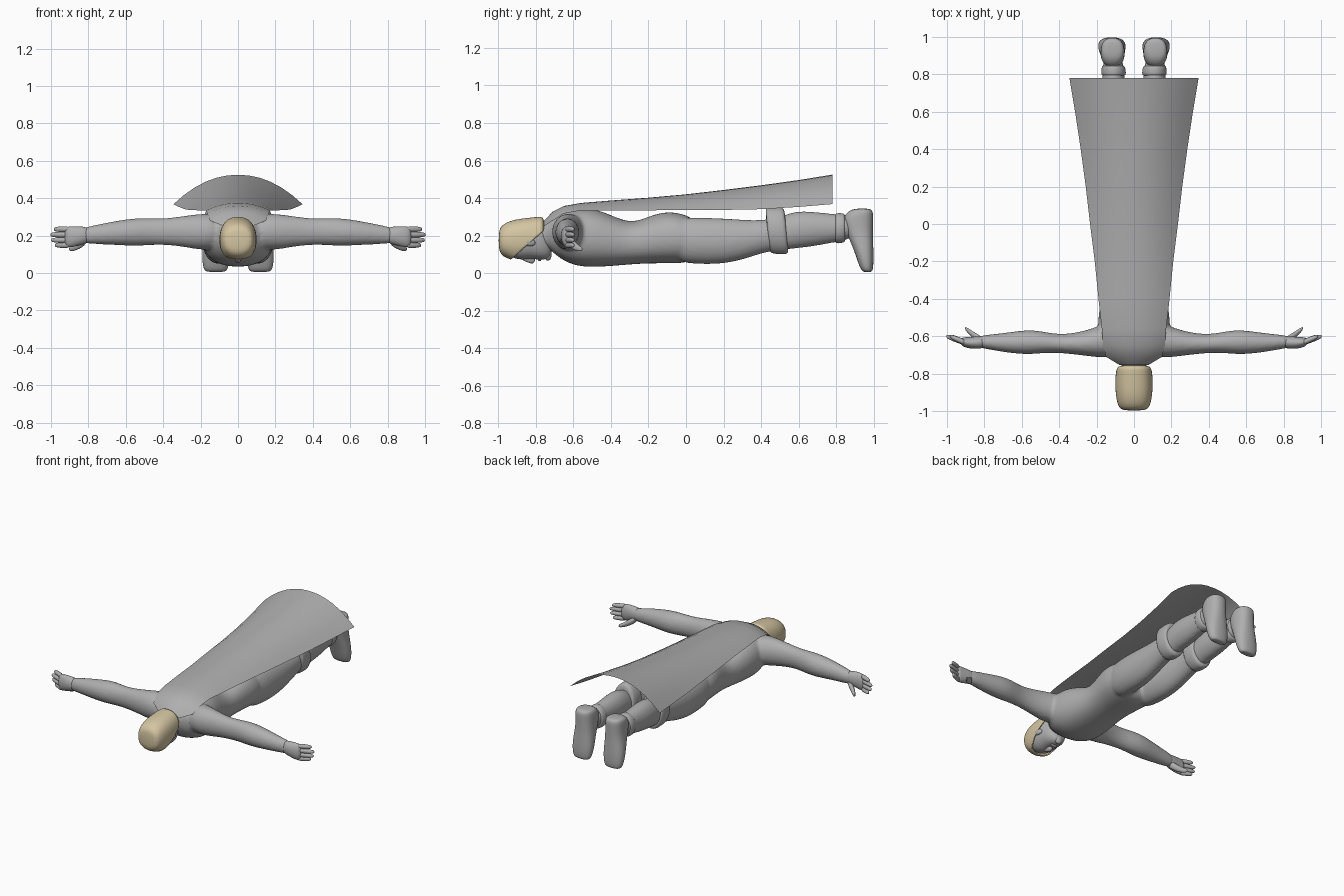
import bpy
import bmesh
import math
from mathutils import Vector

default_cube = bpy.data.objects.get("Cube")
if default_cube:
    bpy.data.objects.remove(default_cube, do_unlink=True)


def make_material(name, colour):
    material = bpy.data.materials.new(name)
    material.use_nodes = True
    material.diffuse_color = colour
    shader = material.node_tree.nodes["Principled BSDF"]
    shader.inputs["Base Color"].default_value = colour
    shader.inputs["Roughness"].default_value = 0.8
    return material


grey = make_material("plain grey", (.43, .43, .43, 1))
blond = make_material("pale blond", (.66, .56, .36, 1))


def loft(bm, axis, rings, side=1, sides=16, power=1.0):
    """Closed tube along an axis; each ring is (position, low a, high a, low b, high b)."""
    loops = []
    for pos, a_low, a_high, b_low, b_high in rings:
        loop = []
        for i in range(sides):
            angle = math.tau * i / sides
            c, s = math.cos(angle), math.sin(angle)
            c = math.copysign(abs(c) ** power, c)
            s = math.copysign(abs(s) ** power, s)
            a = (a_low + a_high + c * (a_high - a_low)) / 2
            b = (b_low + b_high + s * (b_high - b_low)) / 2
            x, y, z = {"x": (pos, a, b), "y": (a, pos, b), "z": (a, b, pos)}[axis]
            loop.append(bm.verts.new((x * side, y, z)))
        loops.append(loop)
    for lower, upper in zip(loops, loops[1:]):
        for i in range(sides):
            j = (i + 1) % sides
            bm.faces.new((lower[i], lower[j], upper[j], upper[i]))
    bm.faces.new(loops[0])
    bm.faces.new(loops[-1])


def finish(name, bm, material, subdivision=2):
    bmesh.ops.recalc_face_normals(bm, faces=bm.faces)
    for face in bm.faces:
        face.smooth = True
    mesh = bpy.data.meshes.new(name)
    bm.to_mesh(mesh)
    bm.free()
    mesh.materials.append(material)
    obj = bpy.data.objects.new(name, mesh)
    bpy.context.collection.objects.link(obj)
    if subdivision:
        modifier = obj.modifiers.new("Rounding", "SUBSURF")
        modifier.levels = modifier.render_levels = subdivision
    return obj


def centred(rows):
    """Turn (position, half width, low, high) rows into symmetric rings."""
    return [(p, -w, w, low, high) for p, w, low, high in rows]


# Torso, thighs, calves and arms, fused into one skin
body = bmesh.new()
loft(body, "y", centred([
    (-.8, .055, .13, .25), (-.74, .065, .14, .275), (-.7, .13, .1, .3),
    (-.64, .18, .055, .335), (-.56, .2, .03, .355), (-.45, .19, .03, .34),
    (-.3, .155, .045, .26), (-.2, .165, .05, .305), (-.1, .185, .05, .335),
    (0, .19, .05, .315), (.06, .15, .08, .28)]), power=.85)
leg = [(-.08, .09, .08, .06, .3), (.05, .1, .095, .045, .3), (.2, .105, .088, .045, .295),
       (.32, .11, .077, .075, .285), (.42, .11, .07, .11, .285), (.5, .11, .066, .12, .3),
       (.58, .11, .074, .13, .335), (.68, .11, .072, .14, .33), (.8, .11, .058, .165, .315),
       (.9, .112, .058, .18, .31)]
arm = [(.08, -.72, -.5, .12, .32), (.2, -.715, -.55, .12, .32), (.3, -.7, -.58, .14, .305),
       (.4, -.69, -.59, .15, .292), (.48, -.69, -.575, .147, .295), (.56, -.7, -.562, .142, .295),
       (.68, -.69, -.58, .15, .275), (.8, -.667, -.593, .155, .25), (.84, -.66, -.6, .16, .24)]
for side in (1, -1):
    loft(body, "y", [(y, c - r, c + r, low, high) for y, c, r, low, high in leg], side)
    loft(body, "x", arm, side)
skin = finish("body", body, grey)
fuse = skin.modifiers.new("Fuse", "REMESH")
fuse.mode = "VOXEL"
fuse.voxel_size = .011
fuse.use_smooth_shade = True
relax = skin.modifiers.new("Relax", "SMOOTH")
relax.iterations = 5

for side, label in ((1, "left"), (-1, "right")):
    # Hand: palm, four stacked fingers and a thumb
    hand = bmesh.new()
    loft(hand, "x", [(.79, -.662, -.598, .16, .245), (.84, -.67, -.6, .15, .25),
                     (.89, -.665, -.605, .135, .252), (.93, -.65, -.605, .135, .248)], side)
    for z, tip in ((.234, .985), (.205, 1.005), (.176, 1), (.149, .98)):
        finger = []
        for step, radius in ((0, .017), (.4, .017), (.8, .015), (1, .009)):
            x = .9 + (tip - .9) * step
            y = -.635 + .035 * step
            finger.append((x, y - radius, y + radius, z - radius, z + radius))
        loft(hand, "x", finger, side, sides=8)
    loft(hand, "x", [(.81, -.65, -.6, .15, .2), (.85, -.625, -.58, .125, .175),
                     (.88, -.595, -.56, .115, .15), (.905, -.565, -.545, .115, .14)],
         side, sides=8)
    finish(label + "_hand", hand, grey)

    # Boot: turned-over cuff, ankle band and a foot with the toe hanging down
    cuff = bmesh.new()
    loft(cuff, "y", [(.425, .035, .185, .115, .345), (.435, .025, .195, .1, .352),
                     (.52, .025, .195, .095, .355), (.53, .04, .18, .115, .34)], side)
    for vert in cuff.verts:
        vert.co.y += (.3 - vert.co.z) * .1
    finish(label + "_boot_cuff", cuff, grey)

    band = bmesh.new()
    loft(band, "y", [(.79, .05, .17, .165, .315), (.8, .04, .178, .155, .322),
                     (.84, .045, .175, .16, .322), (.85, .055, .165, .17, .31)], side)
    finish(label + "_ankle_band", band, grey)

    foot = bmesh.new()
    loft(foot, "z", [(.005, .07, .165, .95, .985), (.015, .055, .185, .93, .997),
                     (.08, .042, .195, .908, 1), (.15, .045, .19, .883, .998),
                     (.22, .048, .18, .85, .996), (.29, .048, .18, .83, .998),
                     (.33, .052, .178, .86, .998), (.345, .07, .16, .9, .98)],
         side, power=.85)
    finish(label + "_foot", foot, grey)

# Head with nose, lips, chin and ears
head = bmesh.new()
loft(head, "y", centred([
    (-.975, .05, .12, .22), (-.94, .078, .085, .26), (-.88, .088, .068, .275),
    (-.83, .086, .075, .275), (-.78, .08, .07, .265), (-.74, .062, .072, .23),
    (-.715, .035, .09, .19)]), power=.9)
loft(head, "y", centred([(-.88, .008, .07, .1), (-.84, .014, .054, .1),
                         (-.815, .018, .046, .1), (-.803, .012, .062, .1)]), sides=8)
loft(head, "y", centred([(-.79, .022, .066, .1), (-.78, .03, .06, .1),
                         (-.768, .022, .066, .1)]), sides=8)
loft(head, "y", centred([(-.752, .018, .07, .11), (-.735, .03, .06, .12),
                         (-.715, .02, .075, .13)]), sides=8)
for side in (1, -1):
    loft(head, "y", [(-.865, .075, .096, .15, .19), (-.84, .075, .104, .14, .195),
                     (-.8, .07, .092, .145, .175)], side, sides=8)
finish("head", head, grey)

# Hair: cap trimmed along a slanting hairline
hair = bmesh.new()
loft(hair, "y", centred([
    (-.998, .06, .125, .225), (-.98, .085, .088, .262), (-.92, .1, .066, .287),
    (-.85, .102, .066, .296), (-.79, .097, .075, .302), (-.765, .093, .09, .304),
    (-.755, .07, .12, .28)]), power=.85)
bmesh.ops.bisect_plane(hair, geom=hair.verts[:] + hair.edges[:] + hair.faces[:],
                       plane_co=Vector((0, -.93, .075)),
                       plane_no=Vector((0, .15, -.17)), clear_outer=True)
cap = finish("hair", hair, blond)
shell = cap.modifiers.new("Thickness", "SOLIDIFY")
shell.thickness = .008
shell.offset = -1

# Cape: arched sheet that widens and lifts towards the feet
cape = bmesh.new()
columns = 12
rows = []
for y, width, edge, top in [
        (-.755, .075, .25, .28), (-.71, .15, .28, .328), (-.65, .165, .318, .358),
        (-.56, .172, .334, .374), (-.4, .19, .335, .387), (-.2, .21, .335, .402),
        (0, .235, .336, .42), (.2, .258, .337, .443), (.4, .285, .341, .468),
        (.6, .315, .353, .496), (.78, .345, .368, .525)]:
    row = []
    for i in range(columns + 1):
        t = 2 * i / columns - 1
        z = edge + (top - edge) * (1 - abs(t) ** 2.1)
        row.append(cape.verts.new((t * width, y, z)))
    rows.append(row)
for front, back in zip(rows, rows[1:]):
    for i in range(columns):
        cape.faces.new((front[i], front[i + 1], back[i + 1], back[i]))
finish("cape", cape, grey, subdivision=0)
